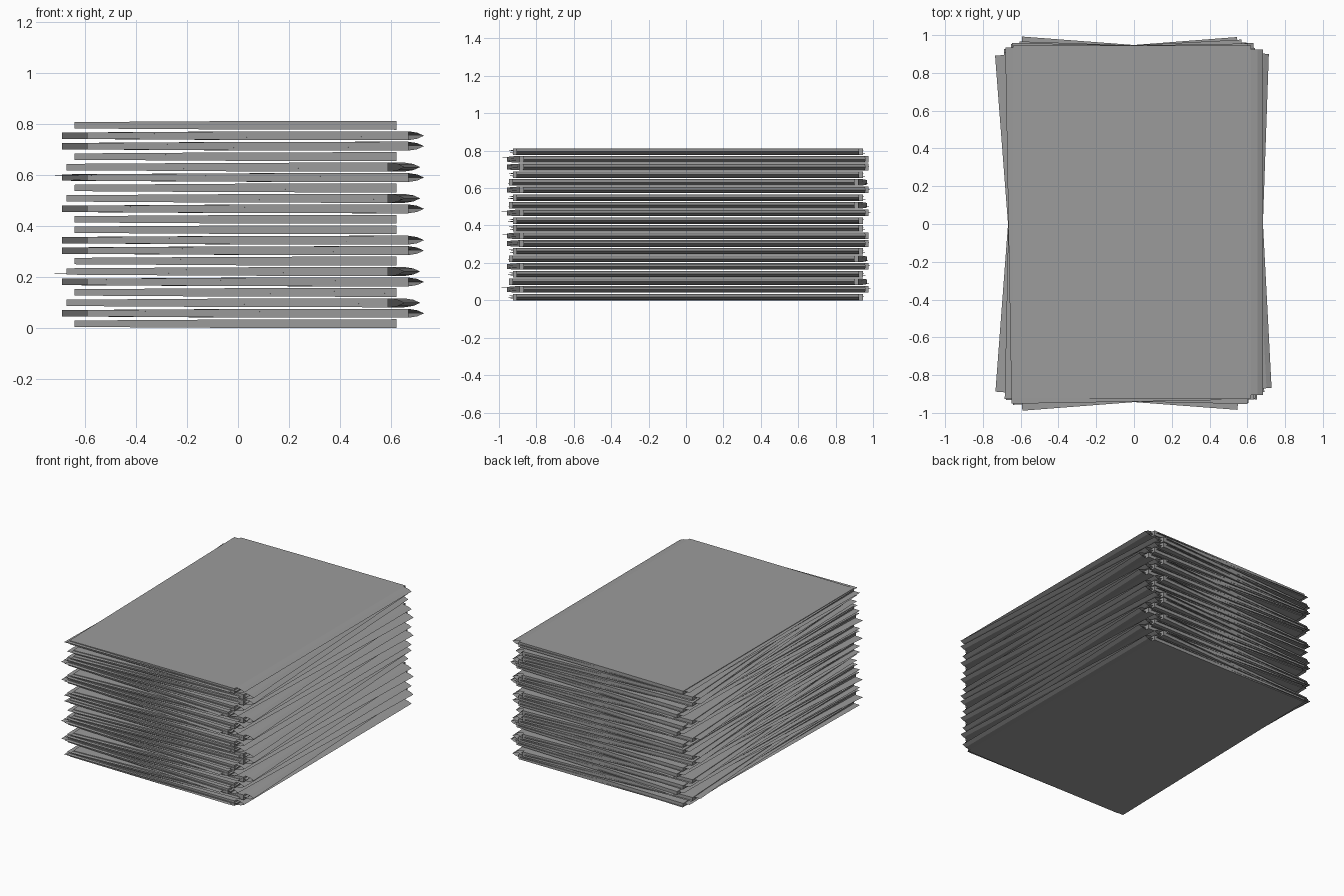
import bpy, bmesh
from math import radians
from mathutils import Matrix

cube = bpy.data.objects.get("Cube")
if cube:
    bpy.data.objects.remove(cube, do_unlink=True)

paper = bpy.data.materials.new("newsprint_grey")
grey = (0.33, 0.33, 0.33, 1)
paper.diffuse_color = grey
paper.use_nodes = True
paper.node_tree.nodes["Principled BSDF"].inputs["Base Color"].default_value = grey

PITCH = 0.0409
HALF = 0.0175   # half thickness beside the fold
EDGE = 0.0125   # half thickness at the open edge


def sweep(bm, profile, y0, y1, closed):
    """Sweep an (x, z) profile along y, capped when closed."""
    front = [bm.verts.new((x, y0, z)) for x, z in profile]
    back = [bm.verts.new((x, y1, z)) for x, z in profile]
    n = len(profile)
    for i in range(n if closed else n - 1):
        j = (i + 1) % n
        bm.faces.new((front[i], front[j], back[j], back[i]))
    if closed:
        bm.faces.new(front[::-1])
        bm.faces.new(back)
    return front + back


def make_mesh(name, build):
    bm = bmesh.new()
    build(bm)
    bmesh.ops.recalc_face_normals(bm, faces=bm.faces)
    mesh = bpy.data.meshes.new(name)
    bm.to_mesh(mesh)
    bm.free()
    mesh.materials.append(paper)
    return mesh


# Wedge of pages, thicker towards the fold
def pages(bm):
    sweep(bm, [(-0.64, -EDGE), (0, -0.0165), (0.62, -HALF),
               (0.62, HALF), (0, 0.0165), (-0.64, EDGE)], -0.925, 0.945, True)


# Creased spine, open at both ends
def spine(bm):
    sweep(bm, [(0.62, -HALF), (0.655, -0.012), (0.682, 0),
               (0.655, 0.012), (0.62, HALF)], -0.905, 0.925, False)


# Loose sheet peeking out of the pages
def sheet(bm):
    sweep(bm, [(-0.665, 0), (0.62, 0)], -0.94, 0.945, False)


page_mesh = make_mesh("pages", pages)
spine_mesh = make_mesh("spine", spine)
sheet_mesh = make_mesh("loose_sheet", sheet)

# Turn of each copy, and of its loose sheets (degrees)
turns = {"A": (0, (-1.2, 1.0)), "B": (3, (1.5, 4.4)), "C": (-2, (-4.3, -0.8))}


def place(name, mesh, turn, z, tilt=0):
    ob = bpy.data.objects.new(name, mesh)
    ob.matrix_world = (Matrix.Translation((0, 0, z))
                       @ Matrix.Rotation(radians(turn), 4, "Z")
                       @ Matrix.Rotation(radians(tilt), 4, "Y"))
    bpy.context.collection.objects.link(ob)


for i, kind in enumerate("ABCABCABBAABCABCABBA"):
    turn, fan = turns[kind]
    z = HALF + i * PITCH
    label = f"newspaper_{i + 1:02d}"
    place(label + "_pages", page_mesh, turn, z)
    place(label + "_spine", spine_mesh, turn, z)
    for side, angle in zip((-1, 1), fan):
        place(f"{label}_sheet_{'low' if side < 0 else 'high'}", sheet_mesh,
              angle, z + side * 0.006, side * 0.25)
